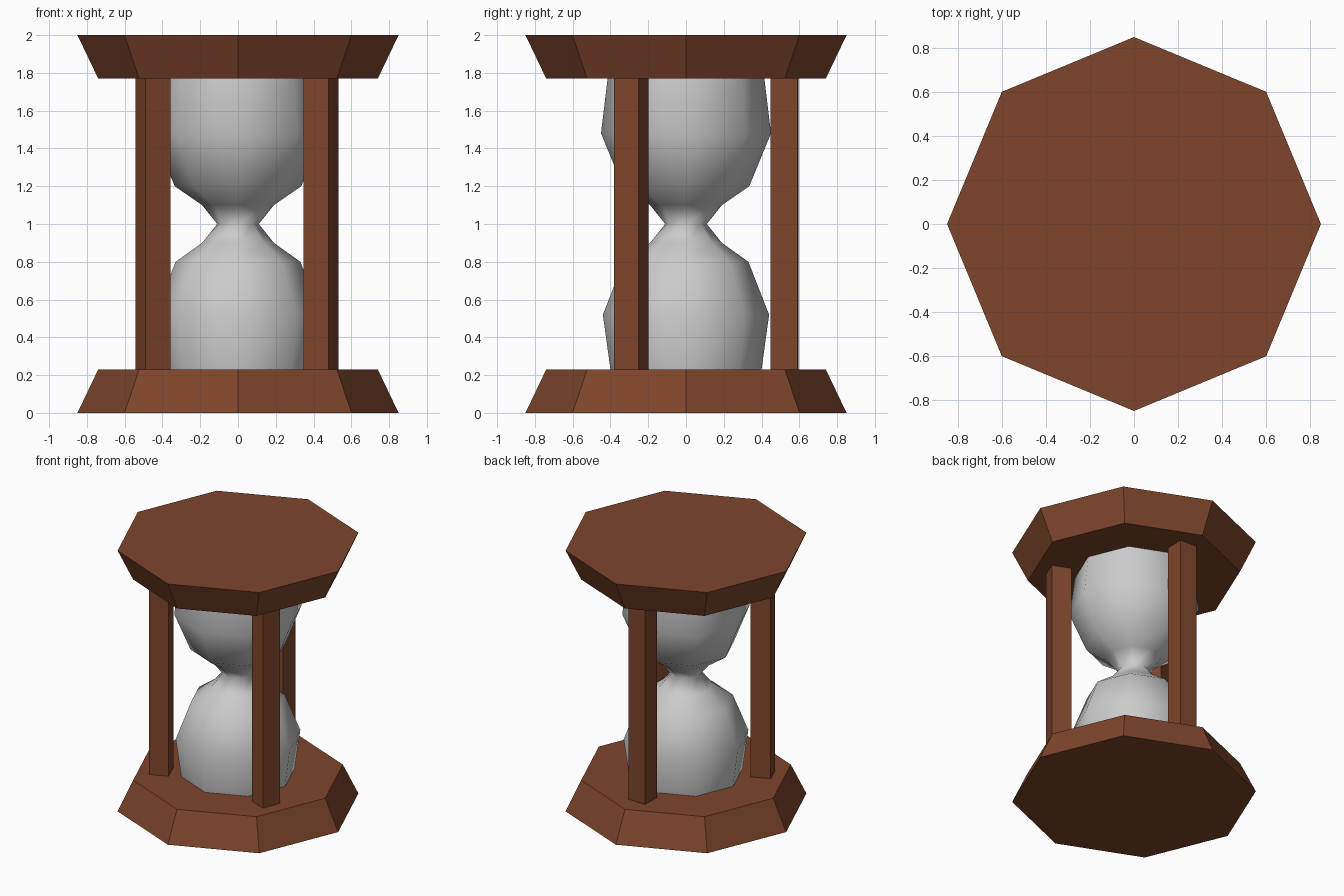
import bpy
import bmesh
from math import radians, cos, sin

if "Cube" in bpy.data.objects:
    bpy.data.objects.remove(bpy.data.objects["Cube"])

SIDES = 8

wood = bpy.data.materials.new("dark_wood")
wood.diffuse_color = (0.21, 0.06, 0.025, 1)
wood.use_nodes = True
wood.node_tree.nodes["Principled BSDF"].inputs["Base Color"].default_value = wood.diffuse_color


def finish(bm, name, material=None):
    bmesh.ops.recalc_face_normals(bm, faces=bm.faces)
    mesh = bpy.data.meshes.new(name)
    bm.to_mesh(mesh)
    bm.free()
    obj = bpy.data.objects.new(name, mesh)
    bpy.context.collection.objects.link(obj)
    if material:
        mesh.materials.append(material)
    return obj


def lathe(name, profile, material=None, caps=True):
    """Eight-sided turned shape from (radius, height) pairs."""
    bm = bmesh.new()
    rings = []
    for r, z in profile:
        angles = [radians(360 * i / SIDES) for i in range(SIDES)]
        rings.append([bm.verts.new((r * cos(a), r * sin(a), z)) for a in angles])
    for low, high in zip(rings, rings[1:]):
        for i in range(SIDES):
            j = (i + 1) % SIDES
            bm.faces.new((low[i], low[j], high[j], high[i]))
    if caps:
        bm.faces.new(rings[0][::-1])
        bm.faces.new(rings[-1])
    return finish(bm, name, material)


def post(name, x, y, turn):
    bm = bmesh.new()
    bmesh.ops.create_cube(bm, size=1)
    bmesh.ops.scale(bm, vec=(0.142, 0.142, 1.54), verts=bm.verts)
    obj = finish(bm, name, wood)
    obj.location = (x, y, 1.0)
    obj.rotation_euler.z = radians(turn)
    return obj


# Tapered octagonal end plates
lathe("base_plate", [(0.85, 0), (0.74, 0.23)], wood)
lathe("top_plate", [(0.74, 1.77), (0.85, 2)], wood)

# Three square posts
post("front_right_post", 0.44, -0.29, -22)
post("front_left_post", -0.45, -0.29, 22)
post("back_post", 0, 0.522, -2)

# Smooth glass with a narrow neck
glass = lathe("glass_bulbs", [
    (0.40, 0.23), (0.44, 0.52), (0.33, 0.80), (0.19, 0.90), (0.11, 1.0),
    (0.19, 1.10), (0.335, 1.20), (0.45, 1.48), (0.415, 1.77)], caps=False)
glass.data.shade_smooth()
